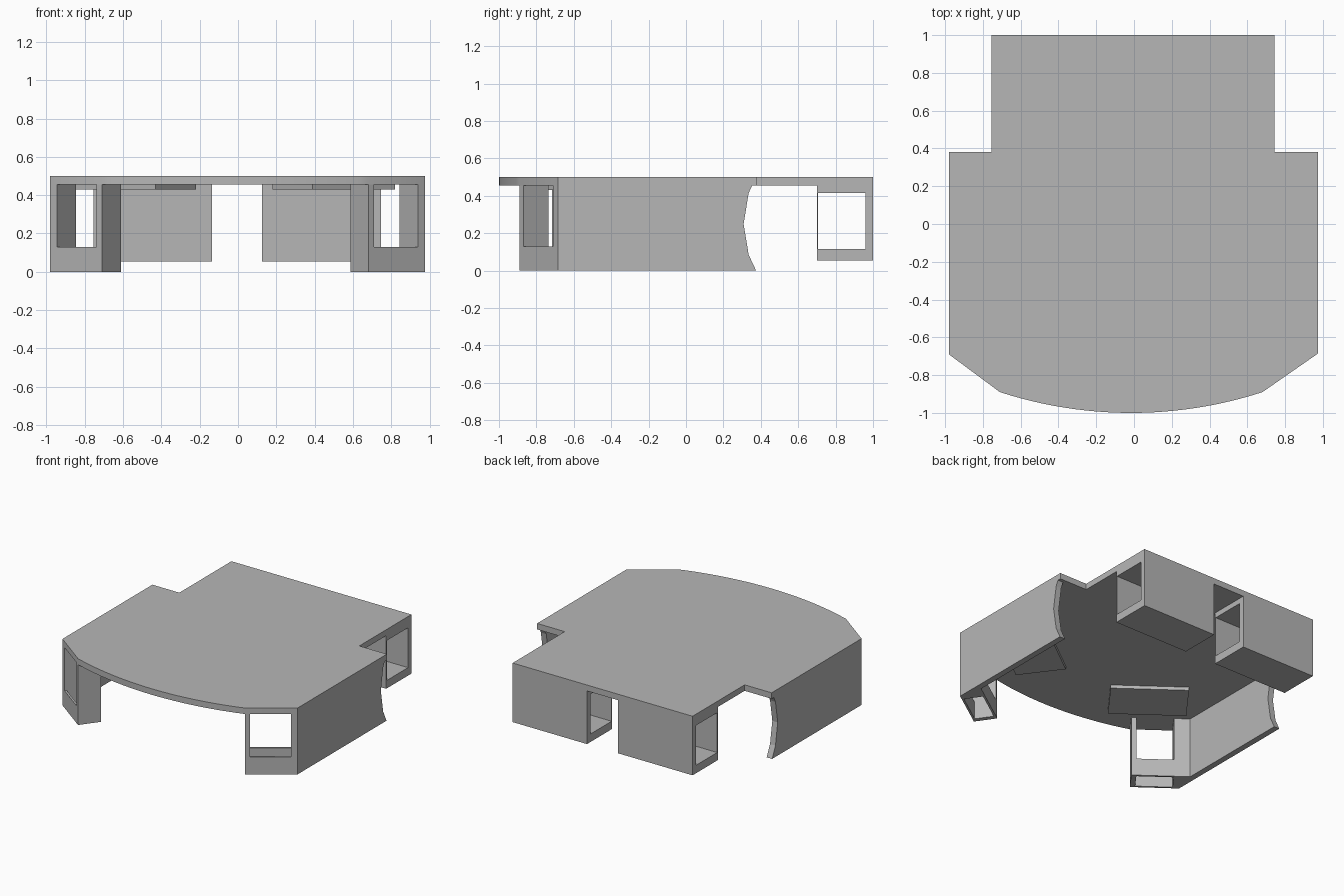
import bpy, bmesh, math
from mathutils import Vector

if "Cube" in bpy.data.objects:
    bpy.data.objects.remove(bpy.data.objects["Cube"])

grey = bpy.data.materials.new("plain_grey")
grey.use_nodes = True
GREY = (0.47, 0.47, 0.47, 1)
grey.diffuse_color = GREY
grey.node_tree.nodes["Principled BSDF"].inputs["Base Color"].default_value = GREY

TOP, UNDER = 0.5, 0.455


def extrude(name, points, direction):
    """Extrude a closed 3D outline along a direction into a solid."""
    bm = bmesh.new()
    face = bm.faces.new([bm.verts.new(p) for p in points])
    grown = bmesh.ops.extrude_face_region(bm, geom=[face], use_keep_orig=True)
    moved = [g for g in grown["geom"] if isinstance(g, bmesh.types.BMVert)]
    bmesh.ops.translate(bm, verts=moved, vec=direction)
    bmesh.ops.recalc_face_normals(bm, faces=bm.faces)
    mesh = bpy.data.meshes.new(name)
    bm.to_mesh(mesh)
    bm.free()
    mesh.materials.append(grey)
    obj = bpy.data.objects.new(name, mesh)
    bpy.context.collection.objects.link(obj)
    return obj


def prism(name, outline, z0, z1):
    return extrude(name, [(p[0], p[1], z0) for p in outline], (0, 0, z1 - z0))


def box(name, x0, x1, y0, y1, z0, z1):
    return prism(name, [(x0, y0), (x1, y0), (x1, y1), (x0, y1)], z0, z1)


# Top plate: bowed front, angled front corners, narrower rear
front_l, front_r = Vector((0.68, -0.89)), Vector((-0.71, -0.89))
half = (front_l.x - front_r.x) / 2
mid = (front_l.x + front_r.x) / 2
sag = 0.11
radius = (half ** 2 + sag ** 2) / (2 * sag)
sweep = math.asin(half / radius)
steps = 24
bow = []
for i in range(steps + 1):
    a = sweep * (2 * i / steps - 1)
    bow.append((mid + radius * math.sin(a), radius - 1 - radius * math.cos(a)))
plate = prism("top_plate", bow + [
    (0.975, -0.685), (0.975, 0.38), (0.745, 0.38), (0.745, 1),
    (-0.755, 1), (-0.755, 0.38), (-0.98, 0.38), (-0.98, -0.69)], UNDER, TOP)
bpy.context.view_layer.objects.active = plate
plate.select_set(True)
bpy.ops.object.shade_smooth_by_angle(angle=math.radians(20))
plate.select_set(False)

WALL = 0.045     # side wall thickness
DEPTH = 0.165    # depth of the front legs
SILL = 0.13      # height of the window sill
SKIN = 0.015     # thickness of the hollow sill's sheets


def front_corner(side, s, outer, inner):
    """Side wall and hollow windowed front leg on one side (s = sign of x)."""
    # Side wall with a concave rear edge
    profile = [(outer.y, 0), (0.375, 0), (0.335, 0.085), (0.308, 0.25),
               (0.335, 0.415), (0.375, TOP), (outer.y, TOP)]
    extrude(side + "_side_wall", [(outer.x, y, z) for y, z in profile],
            (-s * WALL, 0, 0))
    # Local directions: along the angled panel, and inward from it
    along = (inner - outer).normalized()
    inward = Vector((-s * abs(along.y), abs(along.x)))
    back = inward * DEPTH
    w0, w1 = outer + along * 0.045, inner - along * 0.035
    # Outer jamb fills up to the side wall
    wall_x = outer.x - s * WALL
    b = w0 + back
    wall_pt = b + along * ((wall_x - b.x) / along.x)
    prism(side + "_outer_jamb",
          [outer, w0, b, wall_pt, (outer.x, wall_pt.y)], 0, UNDER)
    prism(side + "_inner_jamb", [w1, inner, inner + back, w1 + back], 0, UNDER)
    # Thin sheets in front of and behind the hollow sill
    for label, near in (("front", 0), ("rear", DEPTH - SKIN)):
        a, c = inward * near, inward * (near + SKIN)
        prism(f"{side}_{label}_sill", [w0 + a, w1 + a, w1 + c, w0 + c], 0, SILL)


front_corner("left", 1, Vector((0.975, -0.685)), front_l)
front_corner("right", -1, Vector((-0.98, -0.69)), front_r)

# Thin rectangular pads under the plate, set parallel to the angled panels
pad = [(0.22, -0.51), (0.65, -0.19), (0.86, -0.47), (0.43, -0.79)]
prism("left_under_pad", [(x - 0.04, y) for x, y in pad], 0.43, UNDER)
prism("right_under_pad", [(-x, y) for x, y in pad], 0.43, UNDER)

# Rear boxes, open at both ends
for side, x0, x1 in (("left", 0.125, 0.745), ("right", -0.755, -0.135)):
    box(side + "_rear_panel", x0, x1, 0.96, 1, 0.055, UNDER)
    box(side + "_rear_inner_panel", x0, x1, 0.7, 0.707, 0.055, UNDER)
    box(side + "_rear_floor", x0, x1, 0.707, 0.96, 0.055, 0.115)
    box(side + "_rear_ceiling", x0, x1, 0.707, 0.96, 0.415, UNDER)
